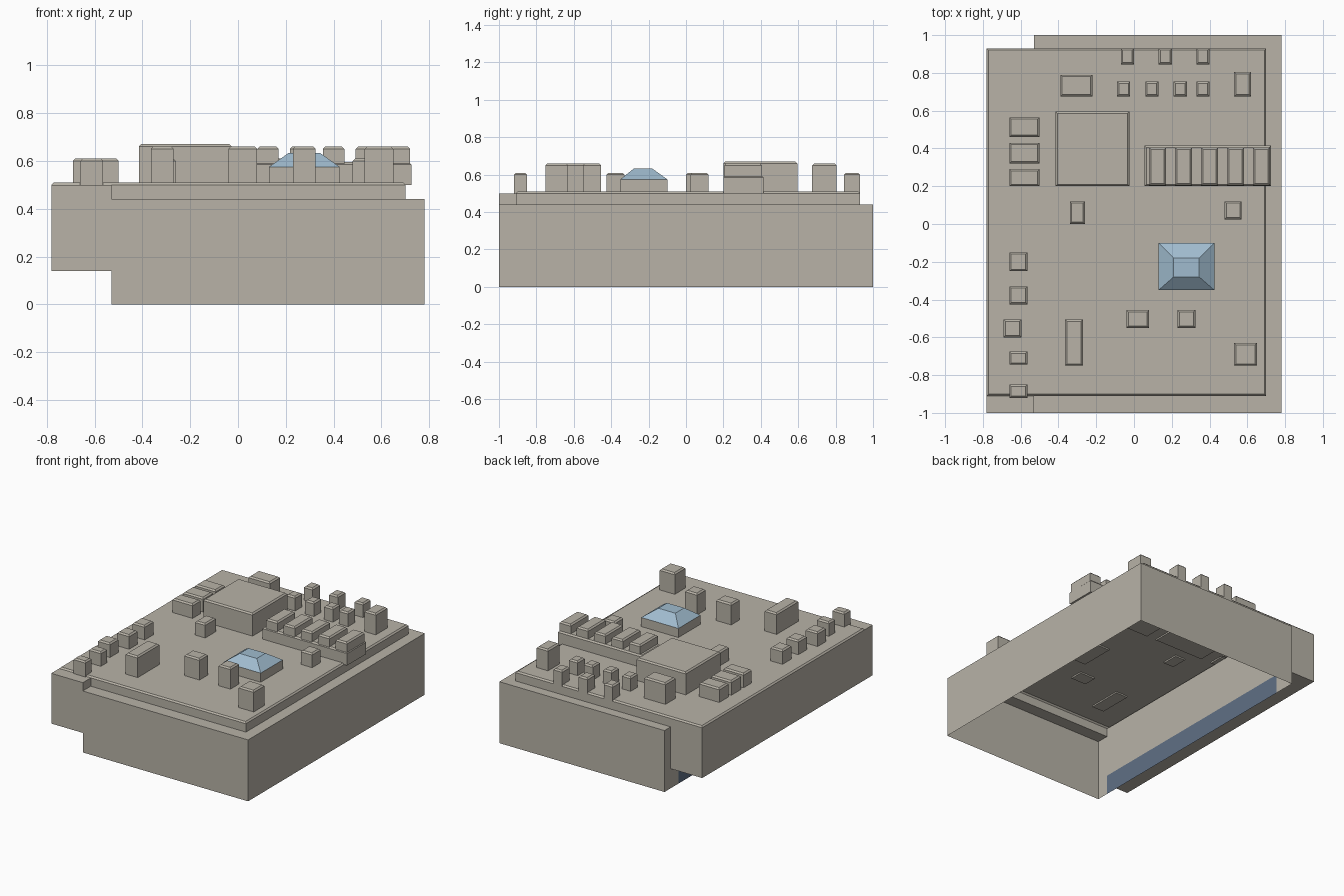
import bpy, bmesh

if "Cube" in bpy.data.objects:
    bpy.data.objects.remove(bpy.data.objects["Cube"])


def material(name, rgb):
    m = bpy.data.materials.new(name)
    m.diffuse_color = (*rgb, 1)
    m.use_nodes = True
    m.node_tree.nodes["Principled BSDF"].inputs["Base Color"].default_value = m.diffuse_color
    return m


STONE = material("warm_grey", (0.48, 0.45, 0.39))
GLASS = material("pale_blue_glass", (0.35, 0.50, 0.62))
DARK = material("dark_blue_glass", (0.115, 0.16, 0.235))


def finish(name, bm, *mats):
    me = bpy.data.meshes.new(name)
    bm.to_mesh(me)
    bm.free()
    for m in mats:
        me.materials.append(m)
    ob = bpy.data.objects.new(name, me)
    bpy.context.collection.objects.link(ob)
    return ob


def ring(bm, x0, x1, y0, y1, z):
    return [bm.verts.new((x, y, z)) for x, y in ((x0, y0), (x1, y0), (x1, y1), (x0, y1))]


def stack(name, mat, rings, bottom=True, top=True):
    """Rectangular rings (x0, x1, y0, y1, z) skinned from bottom to top."""
    bm = bmesh.new()
    rs = [ring(bm, *r) for r in rings]
    for a, b in zip(rs, rs[1:]):
        for i in range(4):
            j = (i + 1) % 4
            bm.faces.new((a[i], a[j], b[j], b[i]))
    if bottom:
        bm.faces.new(rs[0][::-1])
    if top:
        bm.faces.new(rs[-1])
    return finish(name, bm, mat)


def unit(name, x0, x1, y0, y1, top, base=0.5, bottom=True, c=0.01):
    """Box with a small chamfer round its top."""
    return stack(name, STONE, [(x0, x1, y0, y1, base), (x0, x1, y0, y1, top - c),
                               (x0 + c, x1 - c, y0 + c, y1 - c, top)], bottom)


# Main shell: open underneath, ledge at the top, left wall with a glazed strip
bm = bmesh.new()


def quad(*pts, mat=0):
    f = bm.faces.new([bm.verts.new(p) for p in pts])
    f.material_index = mat


L, R, H, U = -0.53, 0.78, 0.44, 0.14
quad((L, -1, 0), (R, -1, 0), (R, -1, H), (L, -1, H))
quad((R, -1, 0), (R, 1, 0), (R, 1, H), (R, -1, H))
quad((R, 1, 0), (L, 1, 0), (L, 1, H), (R, 1, H))
for y0, y1, mat in ((-1, -0.91, 0), (-0.91, 0.84, 1), (0.84, 1, 0)):
    quad((L, y1, 0), (L, y0, 0), (L, y0, U), (L, y1, U), mat=mat)
quad((L, 1, U), (L, 0.93, U), (L, 0.93, H), (L, 1, H))
for x0, x1, y0, y1 in ((L, R, -1, -0.91), (L, R, 0.93, 1), (0.70, R, -0.91, 0.93)):
    quad((x0, y0, H), (x1, y0, H), (x1, y1, H), (x0, y1, H))
bmesh.ops.remove_doubles(bm, verts=bm.verts, dist=1e-4)
finish("main_walls", bm, STONE, DARK)

# Overhanging left block
stack("overhang_block", STONE, [(-0.78, L, -1, 0.93, z) for z in (U, 0.5)])

# Raised roof
unit("roof", -0.78, 0.70, -0.91, 0.93, 0.51, base=H, bottom=False)

# Back rows of vents
for i, x in enumerate((-0.07, 0.13, 0.33)):
    unit(f"back_vent_{i}", x, x + 0.07, 0.845, 0.93, 0.61)
for i, x in enumerate((-0.09, 0.06, 0.21, 0.33)):
    unit(f"second_row_vent_{i}", x, x + 0.07, 0.675, 0.755, 0.61)

# Vents along the left edge
for i, (y0, y1) in enumerate(((0.46, 0.565), (0.32, 0.43), (0.20, 0.29))):
    unit(f"left_wide_vent_{i}", -0.66, -0.50, y0, y1, 0.61)
for i, (x, y0, y1) in enumerate(((-0.66, -0.25, -0.15), (-0.66, -0.425, -0.33), (-0.69, -0.60, -0.505),
                                 (-0.66, -0.745, -0.675), (-0.66, -0.92, -0.85))):
    unit(f"left_vent_{i}", x, x + 0.095, y0, y1, 0.61)

# Single rooftop units
unit("plant_room", -0.415, -0.025, 0.20, 0.595, 0.67)
unit("back_left_unit", -0.39, -0.22, 0.675, 0.79, 0.66)
unit("back_right_unit", 0.53, 0.62, 0.675, 0.805, 0.66)
unit("middle_left_vent", -0.34, -0.26, 0.0, 0.12, 0.61)
unit("middle_right_vent", 0.48, 0.57, 0.025, 0.12, 0.61)
unit("front_long_unit", -0.365, -0.27, -0.75, -0.505, 0.66)
unit("front_middle_unit", -0.04, 0.08, -0.55, -0.455, 0.66)
unit("front_small_unit", 0.23, 0.325, -0.55, -0.455, 0.66)
unit("front_right_unit", 0.53, 0.65, -0.75, -0.63, 0.66)

# Cooling platform with five units
unit("cooling_platform", 0.055, 0.725, 0.20, 0.415, 0.595)
for i in range(5):
    x = 0.08 + i * 0.1375
    unit(f"cooling_unit_{i}", x, x + 0.09, 0.205, 0.405, 0.66, base=0.585)

# Skylight: low curb and glazed hipped top
sky = (0.13, 0.425, -0.35, -0.10)
stack("skylight_curb", STONE, [(*sky, 0.5), (*sky, 0.575)], top=False)
stack("skylight_glass", GLASS, [(*sky, 0.575), (0.21, 0.345, -0.28, -0.18, 0.632)], bottom=False)
